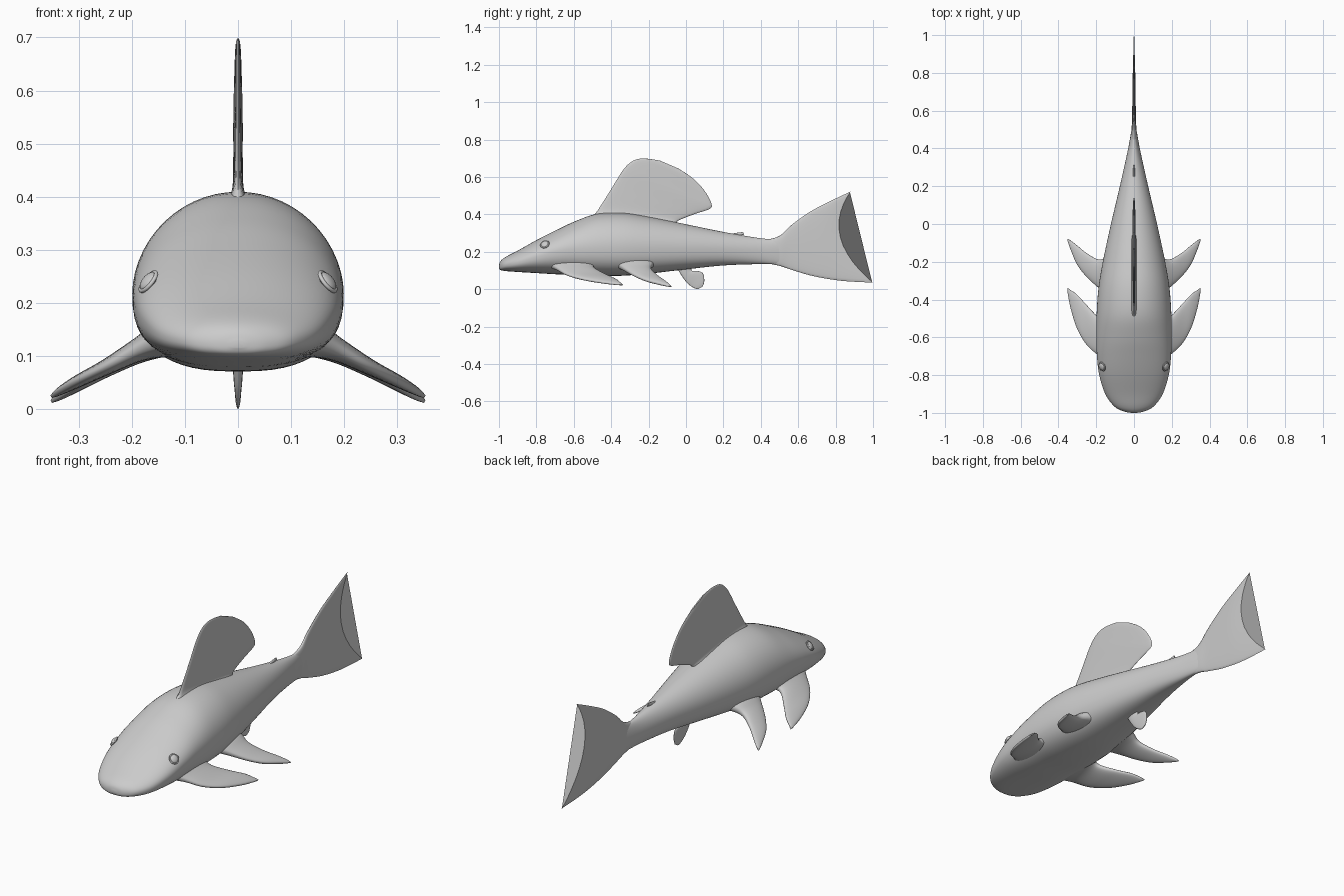
import bpy, bmesh
from math import cos, sin, pi
from mathutils import Vector

if "Cube" in bpy.data.objects:
    bpy.data.objects.remove(bpy.data.objects["Cube"])


def smooth_rows(rows, n):
    """Catmull-Rom interpolation through rows of numbers."""
    out = []
    for i in range(len(rows) - 1):
        a, b, c, d = (rows[max(i - 1, 0)], rows[i], rows[i + 1],
                      rows[min(i + 2, len(rows) - 1)])
        for k in range(n):
            t = k / n
            out.append([0.5 * (2 * q + (r - p) * t + (2 * p - 5 * q + 4 * r - s) * t * t
                               + (3 * q - p - 3 * r + s) * t ** 3)
                        for p, q, r, s in zip(a, b, c, d)])
    return out + [list(rows[-1])]


def power(v, e):
    return abs(v) ** e * (1 if v >= 0 else -1)


def loft(name, rings, angle=60):
    """Skin a list of closed rings and cap both ends."""
    bm = bmesh.new()
    loops = [[bm.verts.new(p) for p in ring] for ring in rings]
    for a, b in zip(loops, loops[1:]):
        for i in range(len(a)):
            j = (i + 1) % len(a)
            bm.faces.new((a[i], a[j], b[j], b[i]))
    bm.faces.new(loops[0])
    bm.faces.new(loops[-1])
    bmesh.ops.recalc_face_normals(bm, faces=bm.faces)
    mesh = bpy.data.meshes.new(name)
    bm.to_mesh(mesh)
    bm.free()
    ob = bpy.data.objects.new(name, mesh)
    bpy.context.collection.objects.link(ob)
    smooth(ob, angle)
    return ob


def smooth(ob, angle):
    bpy.ops.object.select_all(action='DESELECT')
    ob.select_set(True)
    bpy.context.view_layer.objects.active = ob
    bpy.ops.object.shade_smooth_by_angle(angle=angle * pi / 180)


def fin(name, rows, normal, side=1):
    """Rows: leading point, trailing point, half thickness, bow along y."""
    rings, n = [], 32
    nrm = Vector(normal).normalized()
    for r in smooth_rows(rows, 6):
        a, b, t, bow = Vector(r[0:3]), Vector(r[3:6]), max(r[6], 0.001), r[7]
        ring = []
        for k in range(n):
            u = 2 * pi * k / n
            p = (a + b) / 2 + (a - b) / 2 * cos(u) + nrm * t * power(sin(u), 0.7)
            p.y += bow * sin(u) ** 2
            ring.append((p.x * side, p.y, p.z))
        rings.append(ring)
    return loft(name, rings)


def flat_fin(name, rows):
    """Centre-line fin; rows: y, z leading, y, z trailing, thickness, bow."""
    return fin(name, [(0, a, b, 0, c, d, t, w) for a, b, c, d, t, w in rows], (1, 0, 0))


# Body: y, top z, widest z, bottom z, half width
body = [(-1.0, .128, .122, .115, .012), (-.992, .150, .123, .103, .055),
        (-.965, .172, .13, .097, .105), (-.90, .206, .145, .092, .152),
        (-.80, .262, .175, .086, .184), (-.70, .313, .20, .080, .196),
        (-.60, .36, .215, .076, .199), (-.48, .402, .22, .071, .198),
        (-.34, .408, .222, .072, .188), (-.2, .387, .22, .083, .165),
        (0, .347, .218, .106, .122), (.2, .306, .215, .127, .075),
        (.38, .275, .205, .134, .035), (.46, .267, .20, .134, .020),
        (.51, .265, .2, .135, .011)]
rings = []
for y, zt, zm, zb, w in smooth_rows(body, 5):
    ring = []
    for k in range(56):
        u = 2 * pi * k / 56
        if sin(u) >= 0:
            ring.append((w * cos(u), y, zm + (zt - zm) * sin(u)))
        else:
            ring.append((w * power(cos(u), .75), y, zm + (zm - zb) * power(sin(u), .8)))
    rings.append(ring)
loft("body", rings)

# Centre-line fins
flat_fin("dorsal_fin", [
    (-.53, .36, -.06, .32, .045, 0), (-.485, .405, -.05, .355, .022, 0),
    (-.46, .44, -.03, .372, .011, 0), (-.40, .535, .05, .403, .009, 0),
    (-.34, .632, .128, .43, .009, 0), (-.30, .675, .135, .46, .008, 0),
    (-.26, .695, .10, .525, .007, 0), (-.21, .698, .04, .59, .006, 0),
    (-.14, .688, -.04, .645, .003, 0)])
flat_fin("tail_fin", [
    (.42, .262, .42, .14, .014, 0), (.50, .285, .50, .125, .013, 0),
    (.56, .340, .56, .105, .010, 0), (.66, .412, .68, .07, .009, -.01),
    (.77, .470, .83, .045, .008, -.05), (.88, .522, 1.0, .035, .004, -.115)])
flat_fin("anal_fin", [
    (-.06, .13, .03, .14, .012, 0), (-.025, .075, .03, .10, .010, 0),
    (0, .04, .06, .098, .009, 0), (.025, .017, .09, .085, .007, 0),
    (.048, .004, .098, .045, .005, 0), (.065, 0, .09, .015, .002, 0)])
flat_fin("adipose_fin", [
    (.19, .285, .27, .27, .008, 0), (.25, .298, .28, .285, .006, 0),
    (.305, .306, .312, .292, .003, 0)])

# Paired fins: x, leading y, trailing y, z, half thickness
pectoral = [(.09, -.77, -.46, .138, .045), (.145, -.735, -.485, .128, .034),
            (.19, -.695, -.49, .11, .022), (.25, -.64, -.43, .078, .015),
            (.30, -.555, -.375, .053, .012), (.335, -.445, -.35, .034, .008),
            (.352, -.355, -.338, .023, .003)]
pelvic = [(.08, -.41, -.15, .142, .045), (.14, -.375, -.175, .13, .034),
          (.19, -.335, -.187, .107, .022), (.25, -.28, -.155, .074, .015),
          (.30, -.215, -.115, .046, .012), (.335, -.135, -.088, .025, .008),
          (.352, -.088, -.078, .014, .003)]
for side, label in ((1, "right"), (-1, "left")):
    for name, rows in (("pectoral_fin", pectoral), ("pelvic_fin", pelvic)):
        fin(f"{label}_{name}", [(x, a, z, x, b, z, t, 0) for x, a, b, z, t in rows],
            (.45, 0, .89), side)
    # Eyes with raised rims
    aim = Vector((.74 * side, -.3, .6)).to_track_quat('Z', 'Y').to_euler()
    spot = (.169 * side, -.755, .24)
    bpy.ops.mesh.primitive_uv_sphere_add(segments=24, ring_count=12, radius=.021,
                                         location=spot, rotation=aim)
    eye = bpy.context.object
    eye.name = f"{label}_eye"
    eye.scale.z = .5
    smooth(eye, 60)
    bpy.ops.mesh.primitive_torus_add(major_segments=28, minor_segments=8, location=spot,
                                     rotation=aim, major_radius=.022, minor_radius=.004)
    bpy.context.object.name = f"{label}_eye_rim"
    smooth(bpy.context.object, 60)
